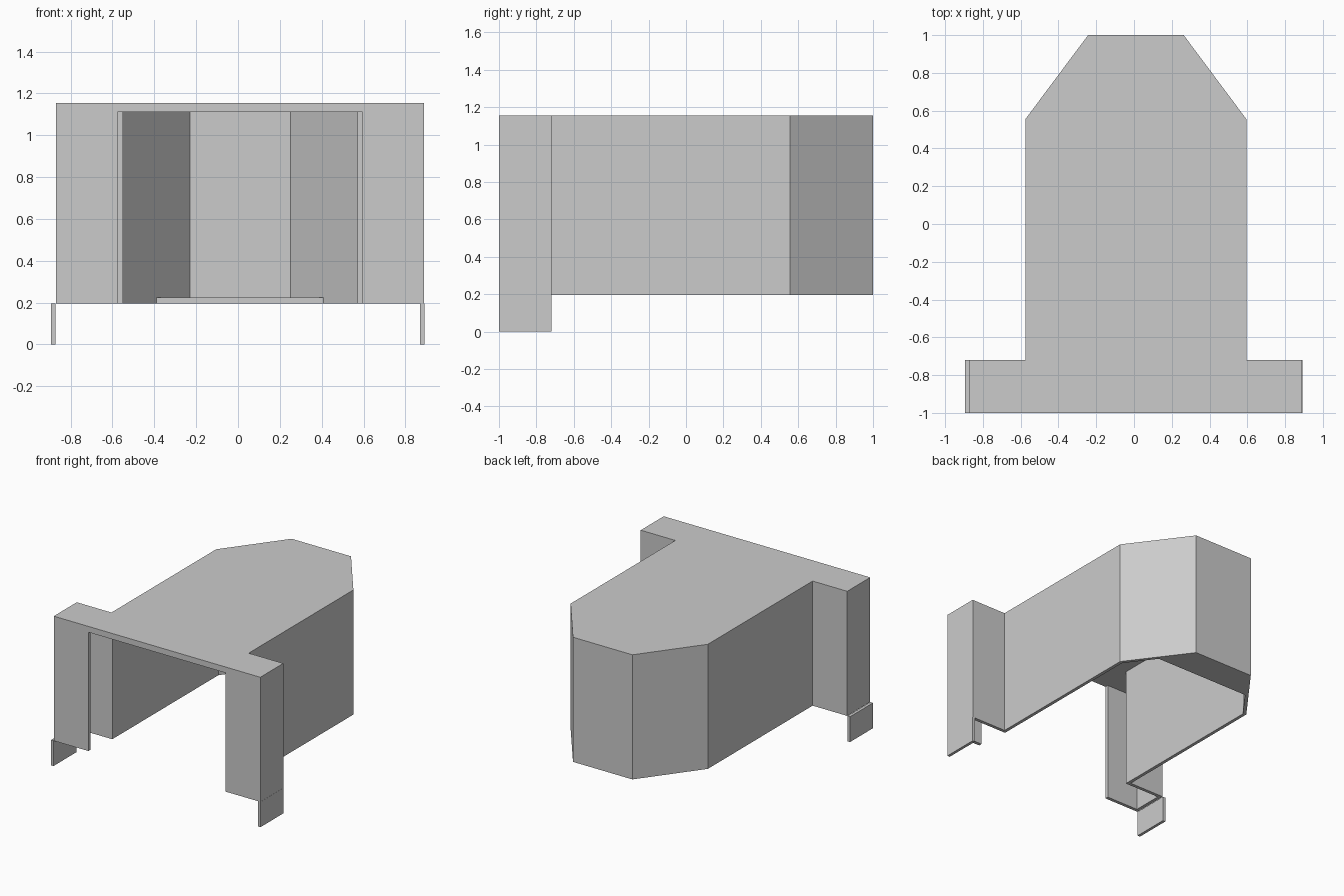
import bpy, bmesh
from mathutils import Vector

if "Cube" in bpy.data.objects:
    bpy.data.objects.remove(bpy.data.objects["Cube"], do_unlink=True)

CENTRE = 0.01                        # symmetry line of the shell
BOTTOM, CEILING, TOP = 0.195, 1.11, 1.155
WALL = 0.025

grey = bpy.data.materials.new("plain_grey")
grey.use_nodes = True
grey.diffuse_color = (0.6, 0.6, 0.6, 1)
grey.node_tree.nodes["Principled BSDF"].inputs["Base Color"].default_value = grey.diffuse_color


def extrude(name, points, faces, z0, z1):
    """Extrude flat faces, given as indices into points, from z0 up to z1."""
    bm = bmesh.new()
    verts = [bm.verts.new((p[0], p[1], z0)) for p in points]
    flat = [bm.faces.new([verts[i] for i in f]) for f in faces]
    result = bmesh.ops.extrude_face_region(bm, geom=flat, use_keep_orig=True)
    moved = [g for g in result["geom"] if isinstance(g, bmesh.types.BMVert)]
    bmesh.ops.translate(bm, verts=moved, vec=(0, 0, z1 - z0))
    bmesh.ops.recalc_face_normals(bm, faces=bm.faces)
    mesh = bpy.data.meshes.new(name)
    bm.to_mesh(mesh)
    bm.free()
    mesh.materials.append(grey)
    obj = bpy.data.objects.new(name, mesh)
    bpy.context.collection.objects.link(obj)
    return obj


def plate(name, points, z0, z1):
    return extrude(name, points, [range(len(points))], z0, z1)


def inset_path(path, distance):
    """Offset an open path to its right with mitred corners."""
    normals = []
    for a, b in zip(path, path[1:]):
        d = (b - a).normalized()
        normals.append(Vector((d.y, -d.x)))
    before = [normals[0]] + normals
    after = normals + [normals[-1]]
    return [p + (m + n) * distance / (1 + m.dot(n))
            for p, m, n in zip(path, before, after)]


# Half outline from the front opening round to the back, then mirrored
half = [(0.585, -1), (0.88, -1), (0.88, -0.72), (0.585, -0.72), (0.585, 0.555), (0.253, 1)]
outer = [Vector((CENTRE - x, y)) for x, y in half]
outer += [Vector((CENTRE + x, y)) for x, y in reversed(half)]
inner = inset_path(outer, WALL)

# Folded wall, open at the front and underneath
n = len(outer)
extrude("shell_wall", outer + inner,
        [(i, i + 1, n + i + 1, n + i) for i in range(n - 1)], BOTTOM, CEILING)

# Roof over the whole outline (collinear opening corners left out)
plate("roof", outer[1:-1], CEILING, TOP)

# Ledge across the bottom of the back wall, between the angled walls
back = [inner[n // 2 - 1], inner[n // 2]]
plate("back_ledge", [(CENTRE - 0.4, 0.762), back[0], back[1], (CENTRE + 0.4, 0.762)],
      BOTTOM, BOTTOM + 0.03)

# Thin feet under the outer edges of the front wings
for name, x in (("right_foot", -0.894), ("left_foot", 0.869)):
    w = 0.022
    plate(name, [(x, -1), (x + w, -1), (x + w, -0.72), (x, -0.72)], 0, BOTTOM)
